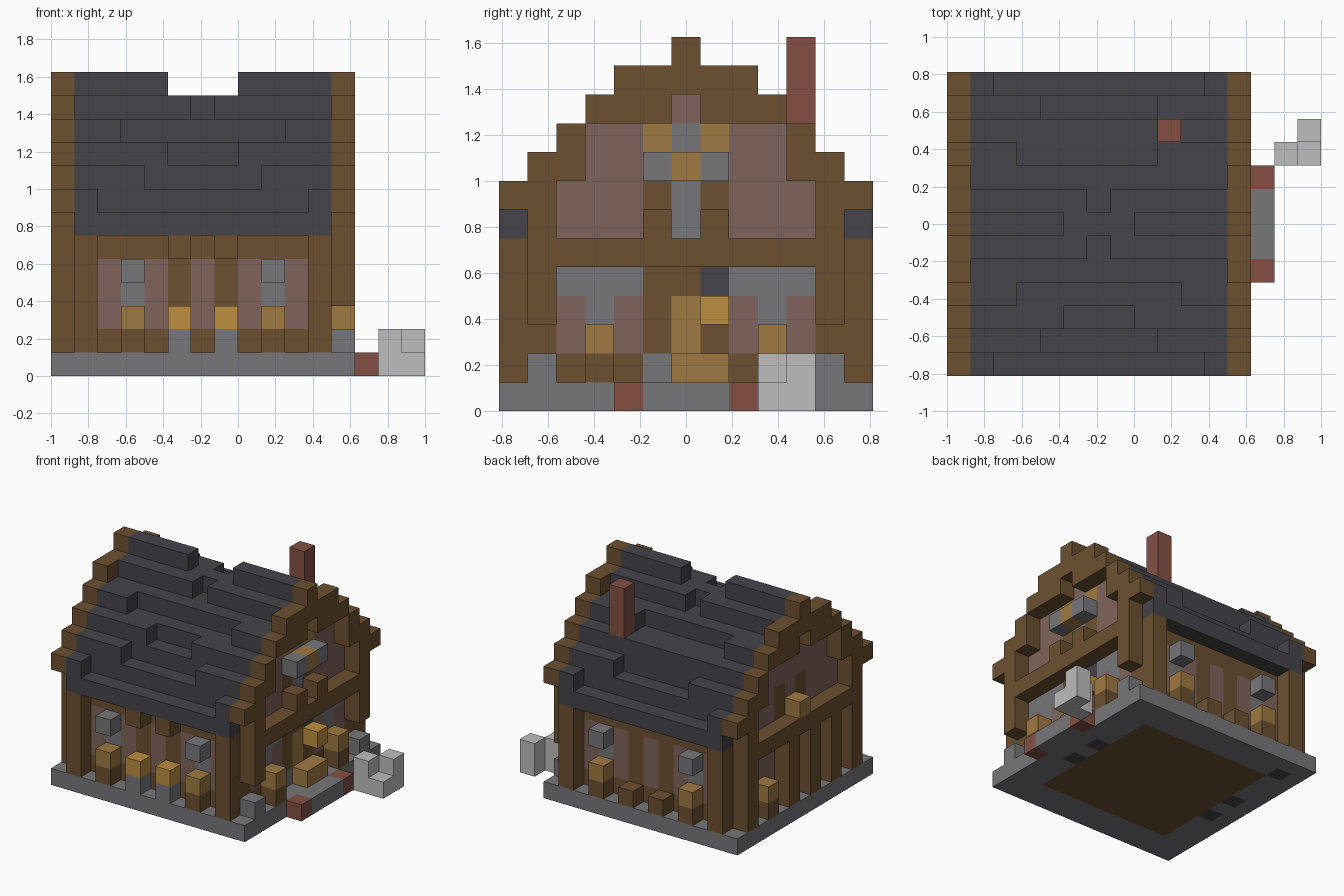
import bpy, bmesh
from mathutils import Vector

if "Cube" in bpy.data.objects:
    bpy.data.objects.remove(bpy.data.objects["Cube"], do_unlink=True)

U = 0.125                                  # block size
ORIGIN = Vector((-1.0, -0.8125, 0.0))
END, BACK = 12, 12                         # last block of the house in x and y


def material(name, rgb):
    lin = [(c / 255 / 12.92) if c < 11 else ((c / 255 + 0.055) / 1.055) ** 2.4 for c in rgb]
    m = bpy.data.materials.new(name)
    m.use_nodes = True
    m.diffuse_color = (*lin, 1)
    m.node_tree.nodes["Principled BSDF"].inputs["Base Color"].default_value = (*lin, 1)
    return m


MATS = {
    "timber": material("dark timber", (108, 80, 48)),
    "stone": material("grey stone", (119, 118, 122)),
    "slate": material("dark slate", (69, 68, 73)),
    "plaster": material("pink plaster", (128, 100, 91)),
    "wood": material("light wood", (160, 122, 66)),
    "gold": material("lantern gold", (190, 142, 64)),
    "pale": material("pale stone", (190, 190, 190)),
    "brick": material("red brick", (132, 80, 67)),
}
cells = {}                                 # block position -> (part, colour)


def span(v):
    return range(v[0], v[1] + 1) if isinstance(v, tuple) else (v,)


def fill(part, colour, x, y, z):
    for i in span(x):
        for j in span(y):
            for k in span(z):
                cells[i, j, k] = (part, colour)


# Foundation, floor and doorstep
fill("foundation", "stone", (0, END), (0, BACK), 0)
fill("floor", "timber", (2, 10), (2, 10), 0)
for x in (1, 11):
    for y in (5, 7):
        fill("footing", "slate", x, y, 0)
fill("footing", "slate", 1, 11, 0)
fill("path", "stone", 13, (5, 7), 0)
for y in (4, 8):
    fill("path_edge", "brick", 13, y, 0)
fill("doorstep", "wood", 12, (6, 7), 1)

# Stepped slate roof, ragged along each course
for j in range(BACK + 1):
    d = min(j, BACK - j)
    for i in range(1, END):
        c = abs(i - 6)
        inner = 3 if (j > 6 and i > 6) else 4
        h = [7 + (c == 5), 8 + (c >= 3), 9 + (c >= 2 or j > 6), 10 + (c >= inner),
             11, 11 + (c > 0), 12 + (c >= 2)][d]
        fill("roof", "slate", i, j, (max(6, h - 3), h - 1))
fill("chimney", "brick", 9, 10, (10, 12))

# Long walls: timber frame with plaster panels and windows
for wall, out in ((1, 0), (11, 12)):
    fill("long_wall", "timber", (1, 11), wall, (1, 5))
    for x in (2, 4, 6, 8, 10):
        fill("long_wall", "plaster", x, wall, (2, 4))
    for x in (3, 9):
        fill("window", "stone", x, wall, (3, 4))
        fill("window_hood", "stone", x, out, 4)
        fill("barrel", "timber", x, out, 1)
        fill("barrel", "wood", x, out, 2)
    for x in (1, 11):
        fill("corner_post", "timber", x, out, (1, 5))
for x in (5, 7):
    fill("lantern_base", "stone", x, 0, 1)
    fill("lantern", "gold", x, 0, 2)
    fill("eave_bracket", "timber", x, 0, 5)
    fill("stool", "timber", x, BACK, 1)

# Gable ends: plaster infill, cross beam and stepped rake boards
RAKE = [(7, 7), (6, 8), (8, 9), (10, 10), (10, 11), (10, 11), (11, 12)]
for wall, out in ((1, 0), (11, END)):
    fill("gable_wall", "timber", wall, (1, 11), (1, 5))
    for y in (2, 3, 4, 8, 9, 10):
        fill("gable_wall", "plaster", wall, y, (2, 3 if wall == 11 else 4))
        fill("gable_wall", "plaster", wall, y, (6, 7 if y in (2, 10) else 9))
    fill("gable_wall", "plaster", wall, (5, 7), (6, 10))
    for y in (5, 7):
        fill("gable_post", "timber", wall, y, (6, 7))
    fill("gable_beam", "timber", out, (1, 11), 5)
    for j in range(BACK + 1):
        fill("gable_rake", "timber", out, j, RAKE[min(j, BACK - j)])

# Entrance end: door, windows, lantern, brackets and upper window
for y in (3, 9):
    fill("window", "stone", 11, y, 3)
    fill("window", "stone", 11, (y - 1, y + 1), 4)
    fill("barrel", "timber", 12, y, 1)
    fill("barrel", "wood", 12, y, 2)
fill("door", "wood", 11, 6, (1, 3))
fill("door_lantern", "gold", 12, 7, 3)
fill("door_lantern_cap", "slate", 11, 7, 4)
fill("door_stone", "stone", 11, 5, 1)
for y in (1, 11):
    fill("corner_stone", "stone", 12, y, 1)
    fill("corner_bracket", "timber", 12, y, (3, 5))
    fill("corner_post", "timber", 0, y, (1, 5))
fill("upper_window", "stone", 11, 6, (6, 9))
for y in (5, 7):
    fill("beam_block", "timber", 12, y, 6)
    fill("upper_window", "wood", 11, y, 9)
    fill("window_box", "stone", 12, y, 8)
fill("window_box", "wood", 12, 6, 8)

# Plain end: posts, barrel and beam ornament
for y in (3, 5, 7):
    fill("end_post", "timber", 0, y, (1, 4))
fill("barrel", "timber", 0, 9, 1)
fill("barrel", "wood", 0, 9, 2)
fill("beam_ornament", "wood", 0, 6, 6)

# Loose boulders
fill("boulder", "pale", 14, 9, (0, 1))
fill("boulder", "pale", 15, 9, 0)
fill("boulder", "pale", 15, 10, (0, 1))


# Turn each part into one mesh, keeping only faces open to the air
def build(part):
    bm = bmesh.new()
    mesh = bpy.data.meshes.new(part)
    names = []
    for cell, (owner, colour) in cells.items():
        if owner != part:
            continue
        if colour not in names:
            names.append(colour)
            mesh.materials.append(MATS[colour])
        centre = Vector(cell) + Vector((0.5, 0.5, 0.5))
        for axis in range(3):
            for sign in (-1, 1):
                n = Vector((0, 0, 0))
                n[axis] = sign
                if tuple(int(a + b) for a, b in zip(cell, n)) in cells:
                    continue
                s = Vector((0, 0, 0))
                s[(axis + 1) % 3] = 1
                t = n.cross(s)
                ring = [(-s - t), (s - t), (s + t), (t - s)]
                face = bm.faces.new([bm.verts.new(ORIGIN + (centre + (n + r) / 2) * U) for r in ring])
                face.material_index = names.index(colour)
    bmesh.ops.remove_doubles(bm, verts=bm.verts, dist=0.001)
    if bm.faces:
        bm.to_mesh(mesh)
        bpy.context.collection.objects.link(bpy.data.objects.new(part, mesh))
    bm.free()


for part in sorted({owner for owner, _ in cells.values()}):
    build(part)
